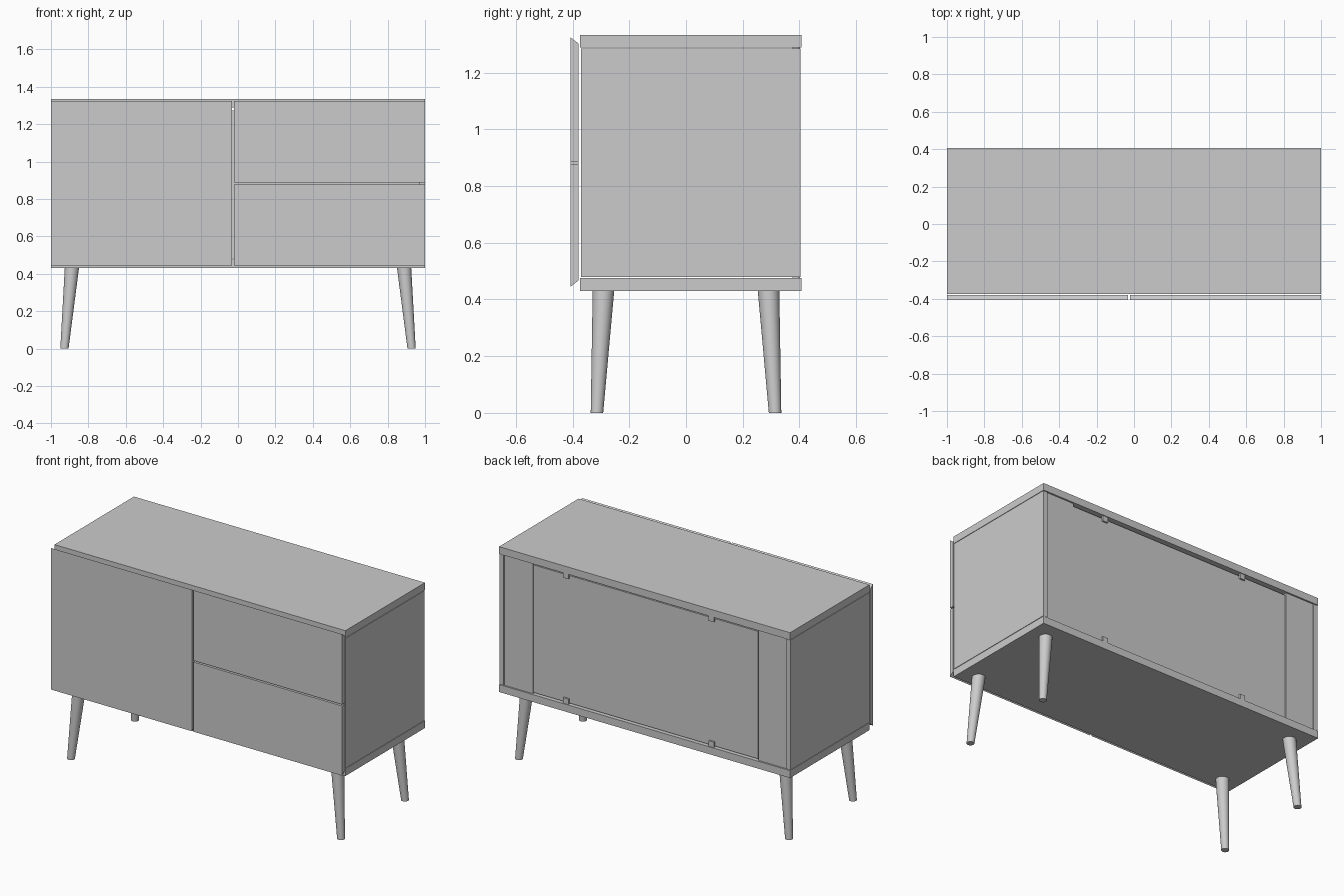
import bpy, bmesh
from math import pi
from mathutils import Vector

cube = bpy.data.objects.get("Cube")
if cube:
    bpy.data.objects.remove(cube, do_unlink=True)

grey = bpy.data.materials.new("soft_grey")
grey.use_nodes = True
grey.diffuse_color = (0.6, 0.6, 0.6, 1)
grey.node_tree.nodes["Principled BSDF"].inputs["Base Color"].default_value = (0.6, 0.6, 0.6, 1)


def finish(name, bm):
    bmesh.ops.recalc_face_normals(bm, faces=bm.faces)
    mesh = bpy.data.meshes.new(name)
    bm.to_mesh(mesh)
    bm.free()
    mesh.materials.append(grey)
    obj = bpy.data.objects.new(name, mesh)
    bpy.context.collection.objects.link(obj)
    return obj


def box(name, x, y, z):
    bm = bmesh.new()
    for v in bmesh.ops.create_cube(bm, size=1)["verts"]:
        v.co = Vector([span[0] if c < 0 else span[1] for span, c in zip((x, y, z), v.co)])
    return finish(name, bm)


def front_panel(name, x, bottom, top, slope_bottom, slope_top):
    """Front panel whose chosen edges slant inwards towards the carcass."""
    profile = [(-0.407, bottom), (-0.407, top),
               (-0.379, top - slope_top), (-0.379, bottom + slope_bottom)]
    bm = bmesh.new()
    face = bm.faces.new([bm.verts.new((x[0], y, z)) for y, z in profile])
    ext = bmesh.ops.extrude_face_region(bm, geom=[face], use_keep_orig=True)
    moved = [g for g in ext["geom"] if isinstance(g, bmesh.types.BMVert)]
    bmesh.ops.translate(bm, verts=moved, vec=(x[1] - x[0], 0, 0))
    return finish(name, bm)


def leg(name, top, foot):
    bm = bmesh.new()
    bmesh.ops.create_cone(bm, cap_ends=True, segments=32, radius1=0.022, radius2=0.038, depth=1)
    for v in bm.verts:
        centre = Vector(foot if v.co.z < 0 else top)
        v.co = centre + Vector((v.co.x, v.co.y, 0))
    obj = finish(name, bm)
    bpy.ops.object.select_all(action="DESELECT")
    obj.select_set(True)
    bpy.context.view_layer.objects.active = obj
    bpy.ops.object.shade_smooth_by_angle(angle=pi / 6)


# Carcass
depth = (-0.374, 0.407)
box("top_board", (-1, 1), depth, (1.288, 1.333))
box("bottom_board", (-1, 1), depth, (0.43, 0.476))
for side, s in (("left", 1), ("right", -1)):
    box(side + "_side", sorted((s, s * 0.97)), (-0.371, 0.404), (0.479, 1.285))
    # Upright strips beside the back panel
    box(side + "_back_strip", sorted((s * 0.97, s * 0.775)), (0.375, 0.397), (0.476, 1.288))

# Back panel and its four clips
box("back_panel", (-0.77, 0.78), (0.375, 0.392), (0.482, 1.274))
for i, x in enumerate((0.545, -0.455)):
    for level, z in (("lower", (0.476, 0.51)), ("upper", (1.255, 1.288))):
        box(f"{level}_clip_{i + 1}", (x - 0.018, x + 0.018), (0.39, 0.402), z)

# Door and two drawers
front_panel("door", (-1, -0.031), 0.445, 1.324, 0.022, 0.022)
front_panel("lower_drawer", (-0.021, 1), 0.445, 0.878, 0.022, 0)
front_panel("upper_drawer", (-0.021, 1), 0.887, 1.324, 0, 0.022)

# Splayed tapered legs
for side, s in (("left", 1), ("right", -1)):
    for end, t in (("front", -1), ("back", 1)):
        leg(f"{end}_{side}_leg", (s * 0.888, t * 0.291, 0.432), (s * 0.928, t * 0.314, 0))
